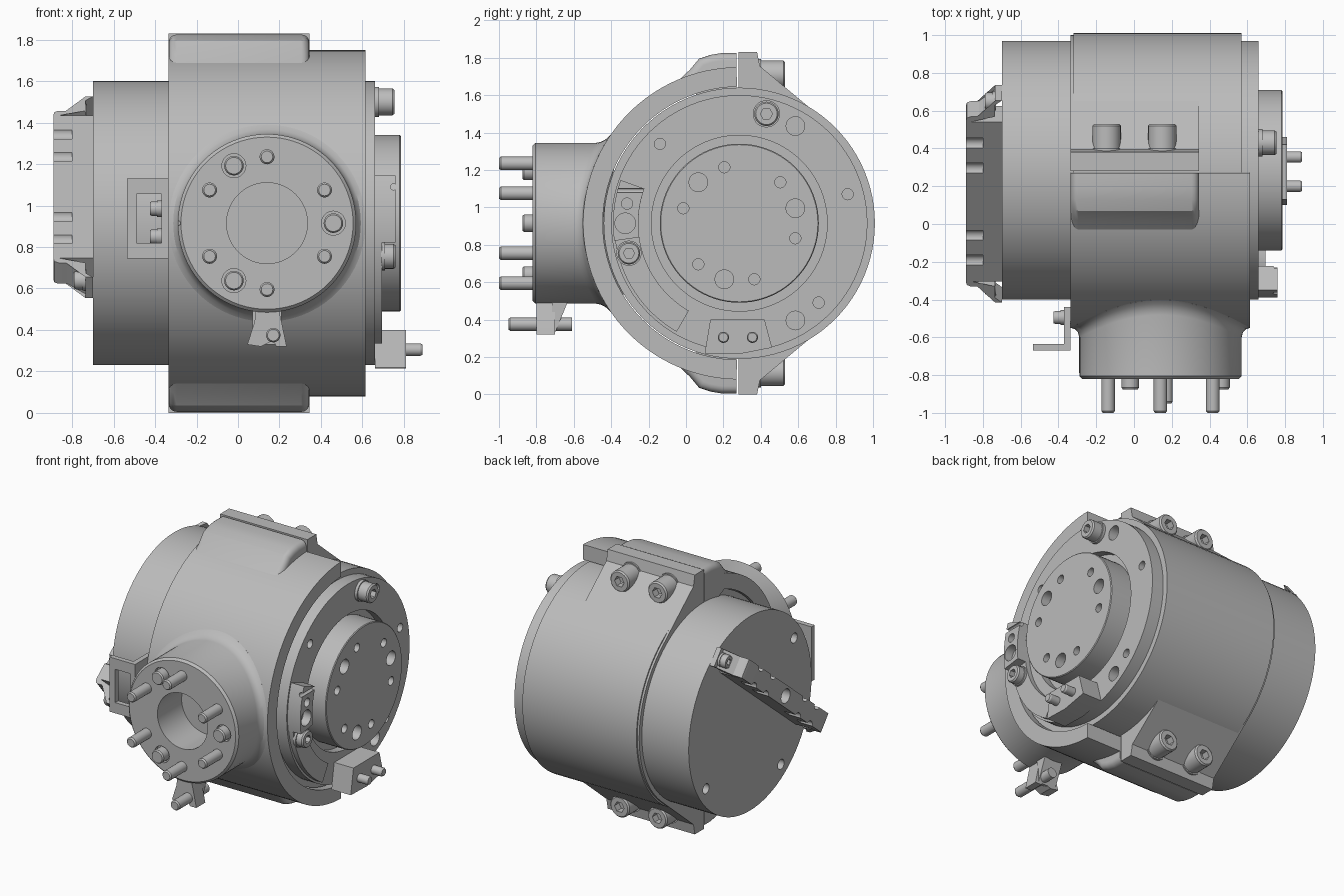
import bpy, bmesh
from math import sin, cos, pi, radians, sqrt
from mathutils import Matrix

if "Cube" in bpy.data.objects:
    bpy.data.objects.remove(bpy.data.objects["Cube"])

metal = bpy.data.materials.new("grey_metal")
metal.use_nodes = True
GREY = (0.5, 0.5, 0.5, 1)
metal.diffuse_color = GREY
metal.node_tree.nodes["Principled BSDF"].inputs["Base Color"].default_value = GREY

CY, CZ = 0.285, 0.915      # main axis, along x
NX = 0.14                  # neck axis, along y
SHELL = 0.835


def place(axis, u, v, t):
    return (t, u, v) if axis == "x" else (u, t, v)


def polar(r, deg, cu=CY, cv=CZ):
    a = radians(deg)
    return (cu + r * cos(a), cv + r * sin(a))


def arc(r, a, b, n=24):
    return [polar(r, a + (b - a) * i / n) for i in range(n + 1)]


def mirror(pts):
    return [(u, 2 * CZ - v) for u, v in reversed(pts)]


def finish(name, bm):
    bmesh.ops.recalc_face_normals(bm, faces=bm.faces)
    me = bpy.data.meshes.new(name)
    bm.to_mesh(me)
    bm.free()
    me.materials.append(metal)
    ob = bpy.data.objects.new(name, me)
    bpy.context.collection.objects.link(ob)
    return ob


def skin(bm, rings):
    # joins consecutive rings of points with quads and caps both ends
    loops = [[bm.verts.new(p) for p in ring] for ring in rings]
    n = len(loops[0])
    for a, b in zip(loops, loops[1:]):
        for i in range(n):
            j = (i + 1) % n
            bm.faces.new((a[i], a[j], b[j], b[i]))
    bm.faces.new(loops[0])
    bm.faces.new(loops[-1])


def turn_into(bm, axis, c, profile, n):
    skin(bm, [[place(axis, *polar(r, 360 * i / n, *c), t) for i in range(n)]
              for r, t in profile])


def turn(name, axis, c, profile, n=32):
    bm = bmesh.new()
    turn_into(bm, axis, c, profile, n)
    return finish(name, bm)


def prism(name, axis, pts, lo, hi):
    bm = bmesh.new()
    skin(bm, [[place(axis, u, v, t) for u, v in pts] for t in (lo, hi)])
    return finish(name, bm)


def drill(ob, axis, holes, lo, hi):
    # cuts round holes given as (u, v, radius)
    bm = bmesh.new()
    for u, v, r in holes:
        turn_into(bm, axis, (u, v), [(r, lo), (r, hi)], 20)
    cutter = finish("cutter", bm)
    cutter.hide_render = True
    mod = ob.modifiers.new("holes", "BOOLEAN")
    mod.operation, mod.solver, mod.object = "DIFFERENCE", "EXACT", cutter
    dg = bpy.context.evaluated_depsgraph_get()
    cut = bpy.data.meshes.new_from_object(ob.evaluated_get(dg))
    ob.modifiers.clear()
    ob.data = cut
    bpy.data.objects.remove(cutter)


def screw(name, axis, c, r, lo, hi):
    # socket head, opening at the hi end
    s = 1 if hi > lo else -1
    turn(name, axis, c, [(r * 1.12, lo), (r * 1.12, lo + s * .02), (r, lo + s * .02),
                         (r, hi - s * .01), (r * .88, hi)], 28)
    ob = bpy.context.collection.objects[-1]
    socket = [polar(r * .5, 60 * i, *c) for i in range(6)]
    bm = bmesh.new()
    skin(bm, [[place(axis, u, v, t) for u, v in socket] for t in (hi - s * .05, hi + s * .02)])
    cutter = finish("socket_cutter", bm)
    cutter.hide_render = True
    mod = ob.modifiers.new("socket", "BOOLEAN")
    mod.operation, mod.object = "DIFFERENCE", cutter
    dg = bpy.context.evaluated_depsgraph_get()
    cut = bpy.data.meshes.new_from_object(ob.evaluated_get(dg))
    ob.modifiers.clear()
    ob.data = cut
    bpy.data.objects.remove(cutter)


# Main drum with a recessed ring on the output face
C = (CY, CZ)
drum = turn("drum", "x", C, [(.685, -.70), (.685, .66), (.47, .66), (.47, .60)], 96)
drill(drum, "x", [(*polar(.6, a), r) for a, r in
                  ((135, .03), (60, .05), (15, .03), (-45, .03), (-60, .05), (260, .03))], .58, .8)
drill(drum, "x", [(*polar(.6, a), .035) for a in (145, 235, 325)], -.8, -.64)
turn("drum_collar", "x", C, [(.725, -.32), (.725, .57)], 96)

# Output hub
hub = turn("output_hub", "x", C, [(.425, .55), (.425, .78), (.42, .785)], 80)
drill(hub, "x", [(*polar(.31, a + k * 120), r) for k in range(3)
                 for a, r in ((15, .05), (45, .03), (105, .03))], .72, .9)

# Front half of the clamp with its ears
prism("front_shell", "x", arc(SHELL, 91, 269, 64) + arc(.73, 269, 91, 64), -.335, .615)
ear = [(.27, 1.5), (.27, 1.825), (.19, 1.825), (.13, 1.815), (.07, 1.795), (.02, 1.735), (-.06, 1.66)]
for name, pts in (("upper_ear", ear), ("lower_ear", mirror(ear))):
    ob = prism(name, "x", pts, -.335, .345)
    bm = bmesh.new()
    bm.from_mesh(ob.data)
    edges = [e for e in bm.edges if abs(e.verts[0].co.x - e.verts[1].co.x) < .01
             and all(abs(v.co.z - CZ) > .7 for v in e.verts)
             and sum(v.co.y for v in e.verts) < .5]
    bmesh.ops.bevel(bm, geom=edges, offset=.04, segments=4, profile=.5, affect="EDGES")
    bm.to_mesh(ob.data)
    bm.free()

# Rear half of the clamp
top = [(.28, 1.83), (.38, 1.83), (.395, 1.755)]
prism("rear_clamp", "x", top + arc(.715, 50, -50, 48) + mirror(top), -.335, .345)
for x in (-.145, .15):
    for z in (1.71, 2 * CZ - 1.71):
        screw("clamp_screw", "y", (x, z), .075, .38, .53)

# Neck, blended onto the curved shell
def neck_ring(r, lift, n=80):
    ring = []
    for i in range(n):
        x, z = polar(r, 360 * i / n, NX, CZ)
        ring.append((x, CY - sqrt(SHELL ** 2 - (z - CZ) ** 2) - lift, z))
    return ring

def flat_ring(r, y, n=80):
    return [place("y", *polar(r, 360 * i / n, NX, CZ), y) for i in range(n)]

bm = bmesh.new()
skin(bm, [flat_ring(.195, -.55), flat_ring(.195, -.82), flat_ring(.415, -.82), flat_ring(.43, -.805)]
     + [neck_ring(.475 - .045 * sin(a), .05 - .05 * cos(a)) for a in (pi / 2, pi / 3, pi / 6, 0)]
     + [neck_ring(.475, -.08)])
neck = finish("neck", bm)
caps = [polar(.32, a, NX, CZ) for a in (0, 120, 240)]
drill(neck, "y", [(*c, .058) for c in caps] + [(NX - .43, CZ, .012)], -.9, -.79)
for c in caps:
    turn("short_pin", "y", c, [(.047, -.6), (.047, -.865), (.04, -.875)], 24)
for a in range(30, 390, 60):
    turn("long_pin", "y", polar(.32, a, NX, CZ), [(.036, -.6), (.036, -.99), (.028, -1.0)], 20)

# Lug below the neck
prism("neck_lug", "y", [(.09, .53), (.19, .53), (.21, .44), (.235, .32), (.185, .32),
                        (.17, .35), (.11, .32), (.045, .33), (.08, .44)], -.8, -.70)
prism("neck_lug_rib", "x", [(-.72, .33), (-.715, .50), (-.63, .50), (-.70, .33)], .07, .21)
turn("lug_pin", "y", (.17, .375), [(.028, -.95), (.035, -.94), (.035, -.61)], 20)

# Window bracket on the side of the shell
for z in (.745, 1.055):
    prism("bracket_bar", "y", [(-.535, z), (-.34, z), (-.34, z + .075), (-.535, z + .075)], -.67, -.635)
prism("bracket_post", "y", [(-.535, .745), (-.49, .745), (-.49, 1.13), (-.535, 1.13)], -.67, -.635)
prism("bracket_foot", "x", [(-.67, .745), (-.44, .745), (-.44, 1.13), (-.67, 1.13)], -.37, -.335)
for z in (.85, .985):
    screw("bracket_screw", "x", (-.495, z), .035, -.37, -.425)

# Diagonal strap on the closed end of the drum
half = [(-.70, .69), (-.735, .69), (-.735, .58), (-.865, .58), (-.885, .57), (-.89, .55)]
inner = [(-.86, -.545), (-.70, -.545)]
outline = half + [(x, -s) for x, s in reversed(half)] + inner + [(x, -s) for x, s in reversed(inner)]
strap = prism("end_strap", "y", outline, -.065, .065)
drill(strap, "x", [(t, s, .035) for t in (-.075, .075) for s in (-.4, -.23, .23, .4)]
      + [(0, 0, .05)], -.95, -.8)
strap.matrix_world = Matrix.Translation((0, .16, 1.04)) @ Matrix.Rotation(radians(-50.8), 4, "X")
for c in ((.65, 1.44), (-.33, .64)):
    screw("strap_screw", "x", c, .045, -.73, -.79)

# Curved guide plate on the output face
def sector(r0, r1, a, b):
    return arc(r1, a, b) + arc(r0, b, a)

prism("guide_plate", "x", sector(.54, .67, 160, 240), .655, .695)
block = prism("guide_block", "x", sector(.54, .675, 160, 188), .655, .76)
drill(block, "x", [(-.325, CZ, .055), (-.315, 1.02, .03)], .7, .9)
drill(block, "y", [(.75, 1.09, .015)], -.6, 0)
screw("guide_screw", "x", (-.305, .755), .06, .69, .76)

# Lower stop block and face screw
prism("stop_block", "x", [(.1, .22), (.13, .40), (.42, .40), (.46, .25), (.28, .215)], .66, .81)
for y in (.2, .355):
    turn("stop_pin", "x", (y, .305), [(.03, .7), (.03, .88), (.024, .89)], 20)
screw("face_screw", "x", (.43, 1.5), .065, .66, .755)

# Smooth shading with sharp corners kept
for ob in bpy.context.collection.objects:
    if ob.type == "MESH":
        ob.select_set(True)
        bpy.context.view_layer.objects.active = ob
bpy.ops.object.shade_smooth_by_angle(angle=radians(30))
